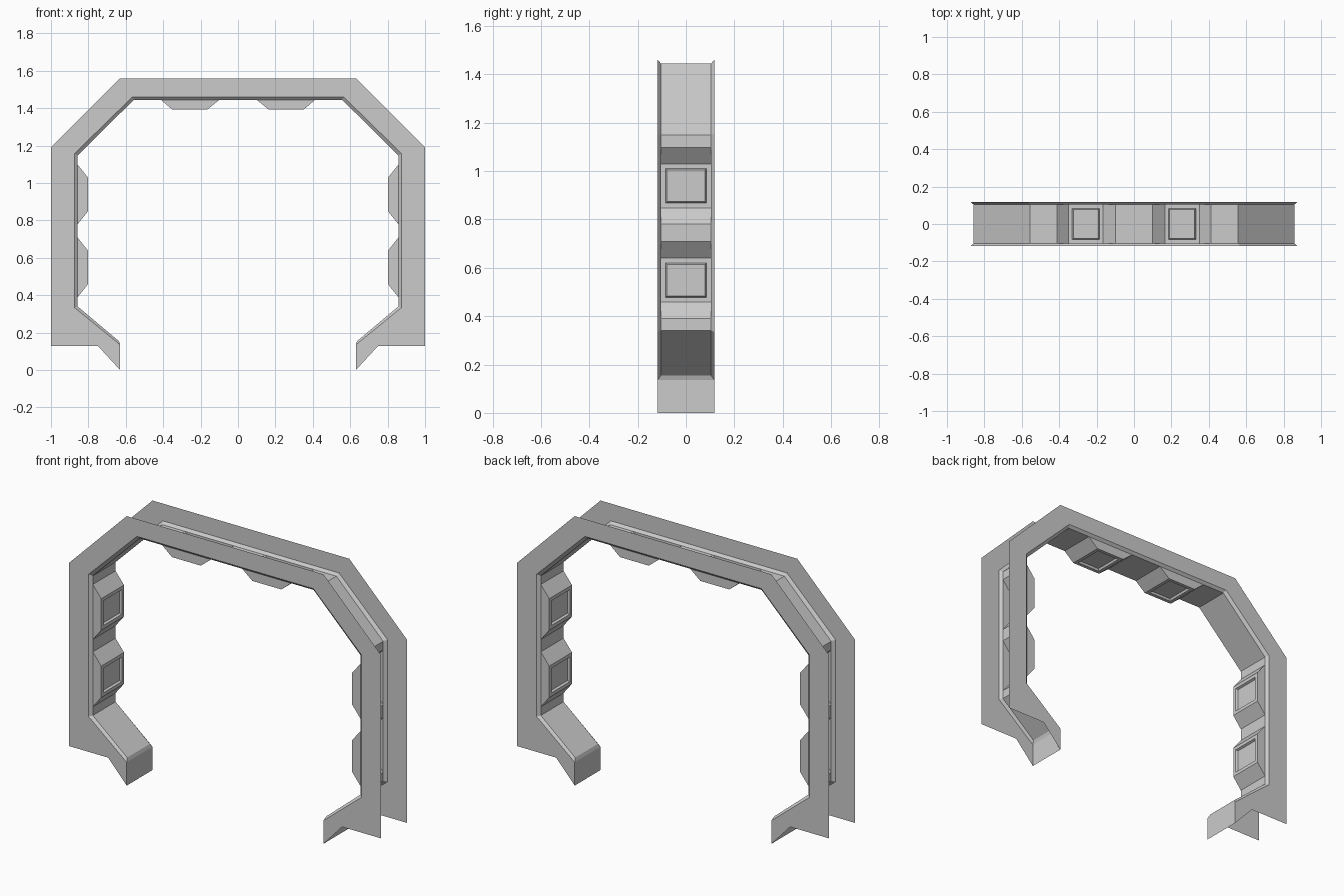
import bpy, bmesh

if "Cube" in bpy.data.objects:
    bpy.data.objects.remove(bpy.data.objects["Cube"])

PLATE_Y, LINING_Y = 0.118, 0.104   # half depths of plates and inner lining


def make(name, faces, inset=()):
    """Object from polygons; faces whose index is in inset get a recessed panel."""
    bm = bmesh.new()
    made = [bm.faces.new([bm.verts.new(p) for p in f]) for f in faces]
    panels = [made[i] for i in inset]
    bm.normal_update()
    if panels:
        bmesh.ops.inset_individual(bm, faces=panels, thickness=0.028, depth=0)
        bmesh.ops.inset_individual(bm, faces=panels, thickness=0.008, depth=-0.012)
    bmesh.ops.remove_doubles(bm, verts=bm.verts, dist=0.0005)
    me = bpy.data.meshes.new(name)
    bm.to_mesh(me)
    bm.free()
    ob = bpy.data.objects.new(name, me)
    bpy.context.collection.objects.link(ob)
    return ob


def both(half):
    """Right half of an x-z path, continued as its mirror image."""
    return half + [(-x, z) for x, z in reversed(half)]


def strip(path_a, y_a, path_b, y_b):
    """Quads joining two x-z paths lying at different depths."""
    return [[(a0[0], y_a, a0[1]), (a1[0], y_a, a1[1]), (b1[0], y_b, b1[1]), (b0[0], y_b, b0[1])]
            for a0, a1, b0, b1 in zip(path_a, path_a[1:], path_b, path_b[1:])]


# Profiles, right half, from the foot up to the roof
outer = [(0.63, 0), (0.75, 0.13), (1, 0.13), (1, 1.19), (0.63, 1.56)]
plate_inner = both([(0.63, 0.135), (0.875, 0.335), (0.875, 1.157), (0.565, 1.46)])
base = [(0.637, 0.155), (0.857, 0.34), (0.857, 1.148), (0.557, 1.445)]

# Pads: trapezoids standing on the lining
wall_pads = [[(0.857, z), (0.803, z + 0.068), (0.803, z + 0.25), (0.857, z + 0.318)]
             for z in (0.39, 0.78)]
roof_pad = [(0.413, 1.445), (0.35, 1.392), (0.165, 1.392), (0.1, 1.445)]
pads = wall_pads + [roof_pad]
pads += [[(-x, z) for x, z in reversed(p)] for p in pads]

# Front and back plates
plate = both(outer) + plate_inner[::-1]
make("front_plate", [[(x, -PLATE_Y, z) for x, z in plate]])
make("back_plate", [[(x, PLATE_Y, z) for x, z in reversed(plate)]])

# Inner lining, with pads pressed out of it and a recessed panel on each
path = both(base[:2] + wall_pads[0] + wall_pads[1] + base[2:] + roof_pad)
faces = strip(path, -LINING_Y, path, LINING_Y)
tops = [i for i, (a, b) in enumerate(zip(path, path[1:]))
        if any(a == p[1] and b == p[2] for p in pads)]
for p in pads:
    faces.append([(x, -LINING_Y, z) for x, z in reversed(p)])
    faces.append([(x, LINING_Y, z) for x, z in p])
make("padded_lining", faces, tops)

# Narrow bevels between plates and lining
rim = both(base)
make("front_bevel", strip(plate_inner, -PLATE_Y, rim, -LINING_Y))
make("back_bevel", strip(rim, LINING_Y, plate_inner, PLATE_Y))

# Foot ends, with the small sloped lip above each
for side, s in (("right", 1), ("left", -1)):
    end = [(s * 0.63, -PLATE_Y, 0), (s * 0.63, -PLATE_Y, 0.135),
           (s * 0.63, PLATE_Y, 0.135), (s * 0.63, PLATE_Y, 0)]
    lip = [end[1], (s * 0.637, -LINING_Y, 0.155), (s * 0.637, LINING_Y, 0.155), end[2]]
    make(side + "_foot_end", [f[::s] for f in (end, lip)])
